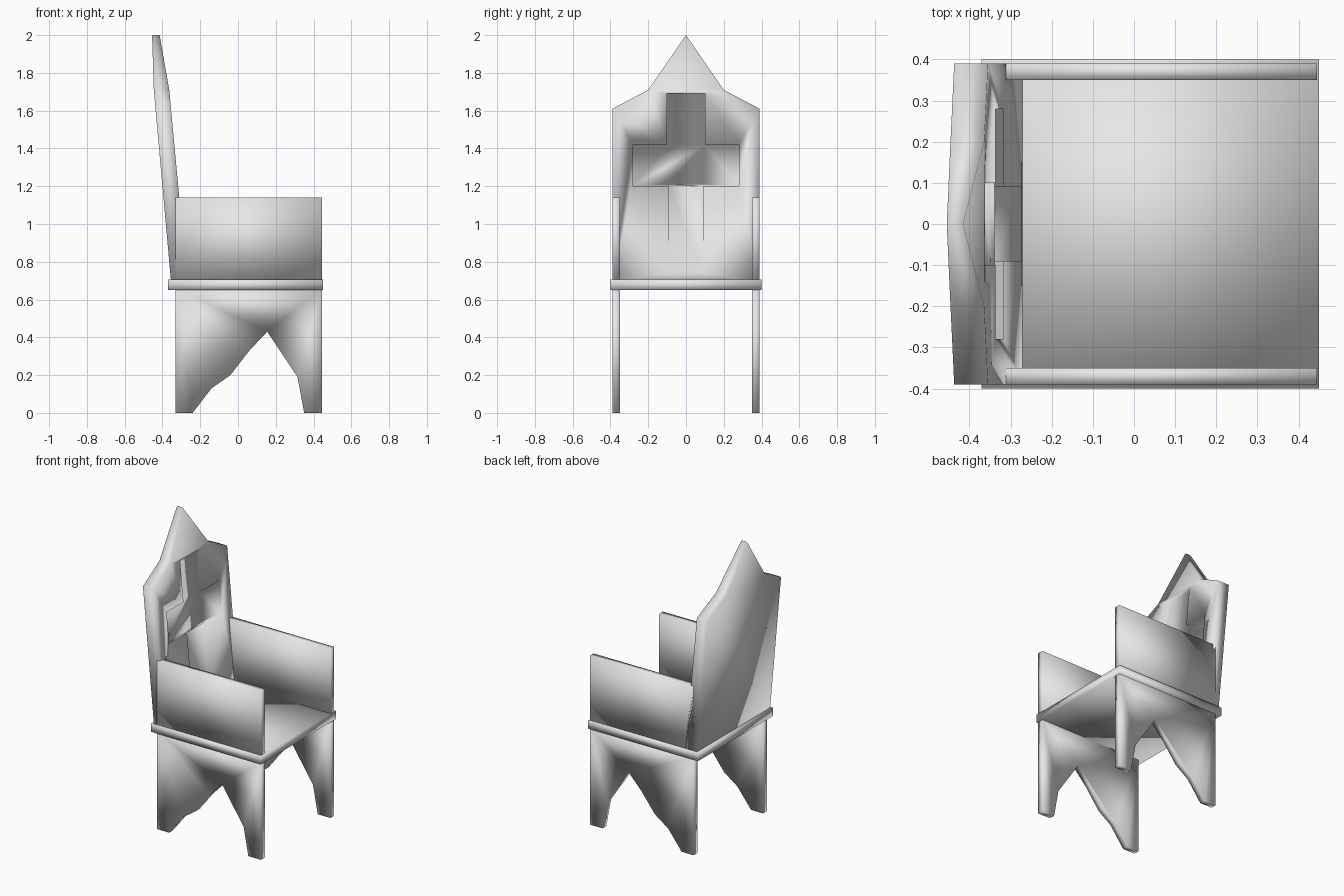
import bpy
import bmesh

cube = bpy.data.objects.get("Cube")
if cube:
    bpy.data.objects.remove(cube, do_unlink=True)

grey = bpy.data.materials.new("light_grey")
grey.use_nodes = True
grey.diffuse_color = (0.8, 0.8, 0.8, 1)
grey.node_tree.nodes["Principled BSDF"].inputs["Base Color"].default_value = (0.8, 0.8, 0.8, 1)


def slab(name, outline, place_a, place_b, split=None):
    """Solid between two placements of one outline, optionally folded along a line."""
    bm = bmesh.new()
    a = [bm.verts.new(place_a(u, v)) for u, v in outline]
    b = [bm.verts.new(place_b(u, v)) for u, v in outline]
    caps = [(bm.faces.new(a), a), (bm.faces.new(b[::-1]), b)]
    n = len(outline)
    for i in range(n):
        j = (i + 1) % n
        bm.faces.new((a[j], a[i], b[i], b[j]))
    if split:
        for face, ring in caps:
            bmesh.utils.face_split(face, ring[split[0]], ring[split[1]])
    bmesh.ops.recalc_face_normals(bm, faces=bm.faces)
    for f in bm.faces:
        f.smooth = True
    mesh = bpy.data.meshes.new(name)
    bm.to_mesh(mesh)
    bm.free()
    mesh.materials.append(grey)
    obj = bpy.data.objects.new(name, mesh)
    bpy.context.collection.objects.link(obj)
    return obj


def rect(u0, u1, v0, v1):
    return [(u0, v0), (u1, v0), (u1, v1), (u0, v1)]


def at_y(y):
    return lambda x, z: (x, y, z)


# Seat board
slab("seat", rect(-0.37, 0.45, -0.4, 0.4),
     lambda x, y: (x, y, 0.65), lambda x, y: (x, y, 0.705))

# Side panels: armrest above, jagged arch leg panel below
leg_outline = [(-0.33, 0), (-0.24, 0), (-0.14, 0.13), (-0.04, 0.2), (0.06, 0.33),
               (0.155, 0.43), (0.315, 0.19), (0.35, 0), (0.445, 0),
               (0.445, 0.66), (-0.33, 0.66)]
for side, s in (("left", 1), ("right", -1)):
    slab(side + "_leg_panel", leg_outline, at_y(s * 0.35), at_y(s * 0.39))
    slab(side + "_armrest", rect(-0.33, 0.445, 0.695, 1.14), at_y(s * 0.35), at_y(s * 0.39))


# Leaning backrest with a pointed, thinner tip
def back_front(y, z):
    x = -0.415 if z > 1.9 else -0.27 - 0.093 * (z - 0.7)
    return x, y, z


def back_rear(y, z):
    x = -0.455 if z > 1.9 else -0.355 - 0.09 * (z - 0.7)
    return x, y, z


back_outline = [(-0.39, 0.69), (0.39, 0.69), (0.39, 1.61), (0.2, 1.71),
                (0, 2), (-0.2, 1.71), (-0.39, 1.61)]
backrest = slab("backrest", back_outline, back_front, back_rear, split=(3, 5))

# Shallow recess: wide bar and upright, with the lower upright fading out
upper = slab("upper_recess_cutter",
             [(-0.28, 1.2), (0.28, 1.2), (0.28, 1.42), (0.1, 1.42),
              (0.1, 1.69), (-0.1, 1.69), (-0.1, 1.42), (-0.28, 1.42)],
             lambda y, z: (-0.338 - 0.1 * (z - 1.2), y, z),
             lambda y, z: (-0.1, y, z))
lower = slab("lower_recess_cutter", rect(-0.09, 0.09, 0.72, 1.21),
             lambda y, z: (-0.338 - 0.14 * (z - 1.2), y, z),
             lambda y, z: (-0.1, y, z))
for cutter in (upper, lower):
    cut = backrest.modifiers.new("recess", "BOOLEAN")
    cut.operation = "DIFFERENCE"
    cut.solver = "EXACT"
    cut.object = cutter
    cutter.hide_render = True
    cutter.hide_viewport = True
